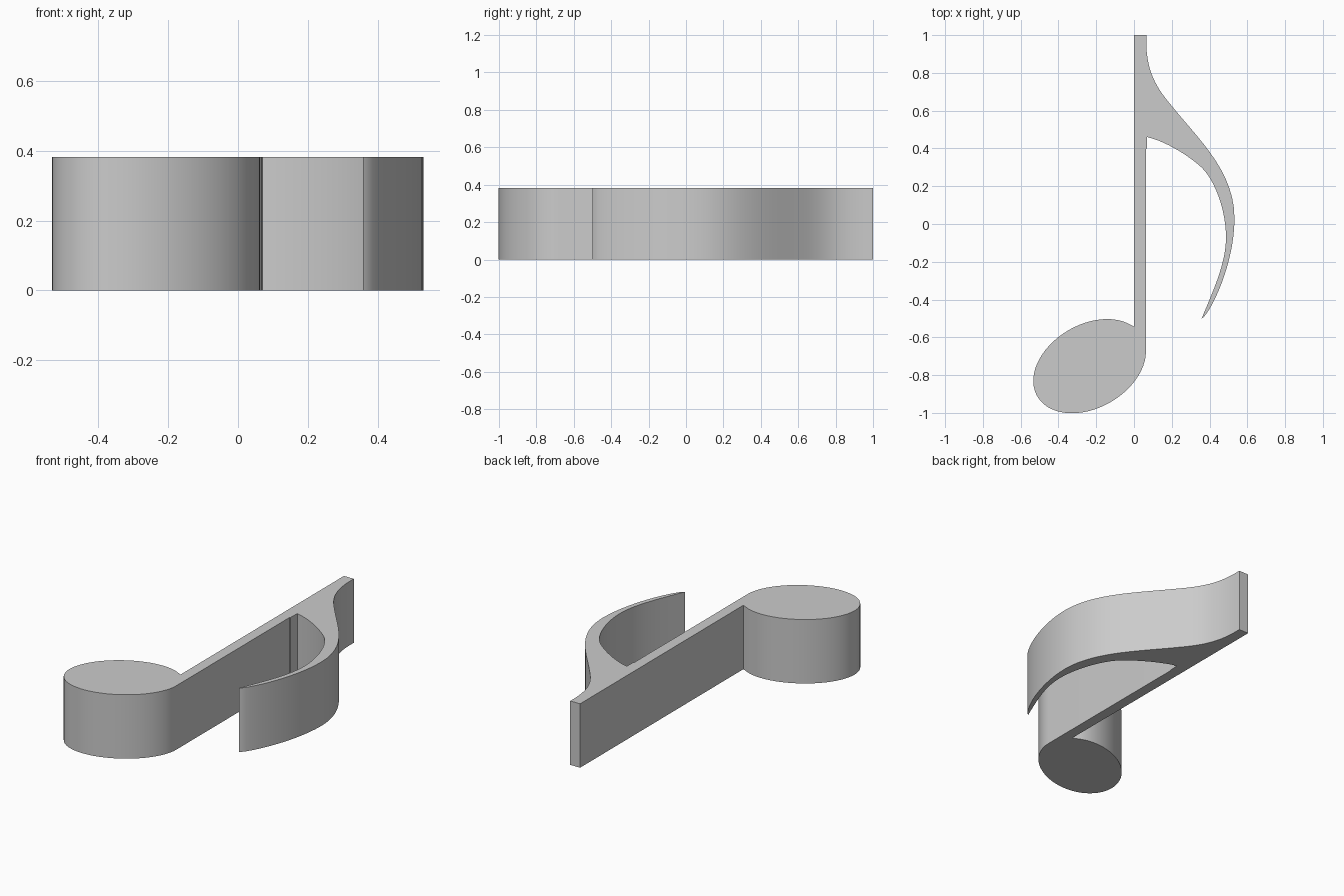
import bpy, bmesh, math
from mathutils import Vector
from mathutils.geometry import interpolate_bezier

if "Cube" in bpy.data.objects:
    bpy.data.objects.remove(bpy.data.objects["Cube"])

HEIGHT = 0.382


def bez(p0, c0, c1, p1, n=14):
    pts = interpolate_bezier(*(Vector((*p, 0)) for p in (p0, c0, c1, p1)), n)
    return [(p.x, p.y) for p in pts][1:]


def ellipse_arc(cx, cy, a, b, tilt, start, end, n=56):
    ct, st = math.cos(math.radians(tilt)), math.sin(math.radians(tilt))
    pts = []
    for i in range(n + 1):
        t = math.radians(start + (end - start) * i / n)
        u, v = a * math.cos(t), b * math.sin(t)
        pts.append((cx + u * ct - v * st, cy + u * st + v * ct))
    return pts


# Stem top
outline = [(0, 1), (0.065, 1), (0.065, 0.95)]
# Outer edge of the flag, down to its tip
outline += bez((0.065, 0.95), (0.07, 0.80), (0.12, 0.72), (0.2, 0.625))
outline += bez((0.2, 0.625), (0.34, 0.45), (0.532, 0.28), (0.532, 0.03))
outline += bez((0.532, 0.03), (0.532, -0.19), (0.43, -0.42), (0.372, -0.49))
outline += [(0.358, -0.5)]
# Inner edge of the flag, back up to the stem
outline += bez((0.358, -0.5), (0.43, -0.33), (0.487, -0.2), (0.487, -0.07))
outline += bez((0.487, -0.07), (0.487, 0.07), (0.43, 0.23), (0.357, 0.30))
outline += bez((0.357, 0.30), (0.28, 0.37), (0.16, 0.44), (0.07, 0.46))
outline += [(0.068, 0.40), (0.064, 0.395)]
# Tilted oval head, clockwise from the right of the stem to its left
outline += ellipse_arc(-0.235, -0.7525, 0.32, 0.2206, 30, -22, -344.3)
outline[-1] = (0, -0.542)

# Extrude the outline into a solid
bm = bmesh.new()
base = bm.faces.new([bm.verts.new((x, y, 0)) for x, y in outline])
top = bmesh.ops.extrude_face_region(bm, geom=[base], use_keep_orig=True)
bmesh.ops.translate(bm, vec=(0, 0, HEIGHT),
                    verts=[g for g in top["geom"] if isinstance(g, bmesh.types.BMVert)])
bmesh.ops.recalc_face_normals(bm, faces=bm.faces[:])
mesh = bpy.data.meshes.new("eighth_note")
bm.to_mesh(mesh)
bm.free()
note = bpy.data.objects.new("eighth_note", mesh)
bpy.context.collection.objects.link(note)
bpy.context.view_layer.objects.active = note
note.select_set(True)
bpy.ops.object.shade_smooth_by_angle(angle=math.radians(30))
